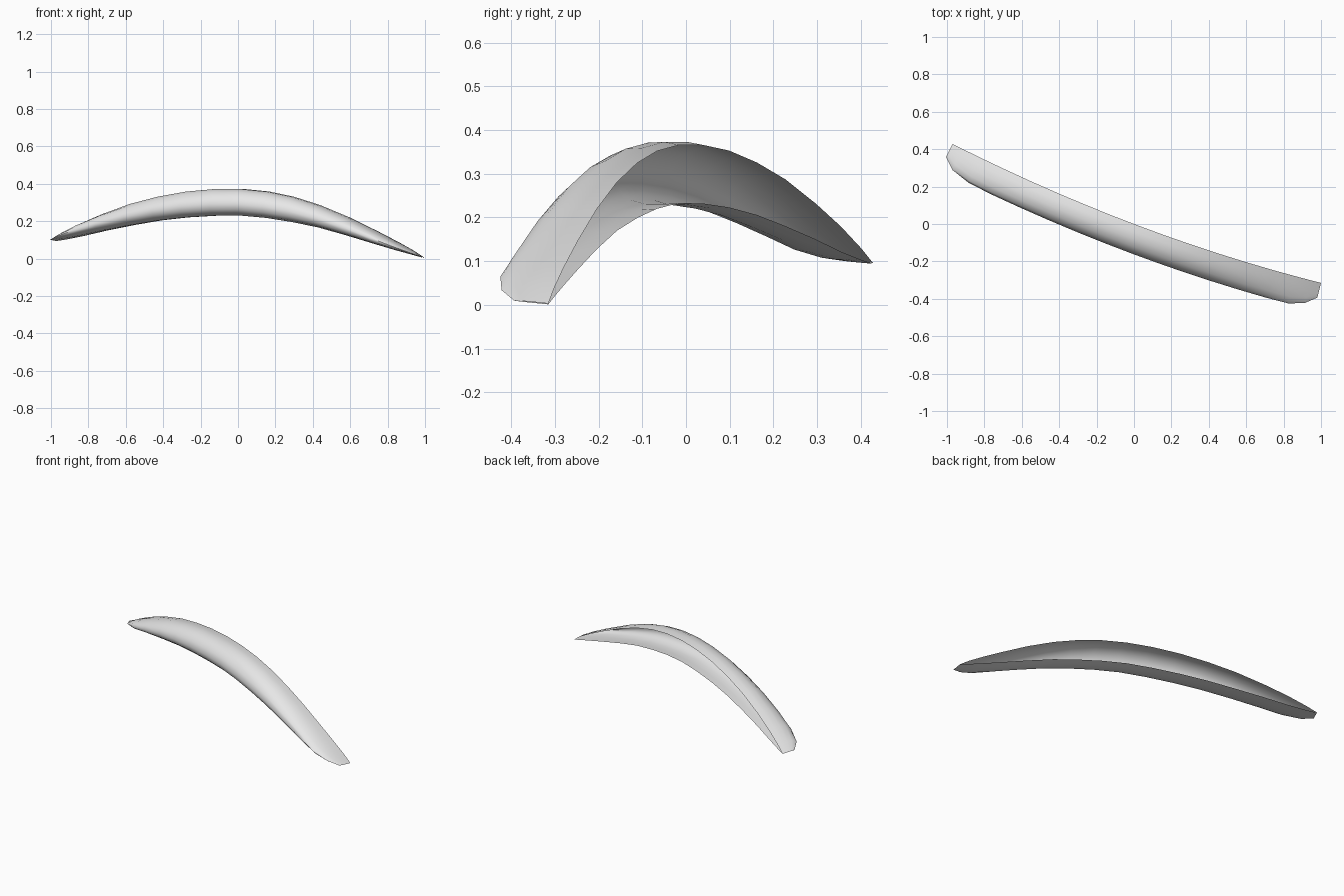
import bpy, bmesh, math
from mathutils import Vector

if "Cube" in bpy.data.objects:
    bpy.data.objects.remove(bpy.data.objects["Cube"])

# Stations along the rear rim: x, upper rim z, lower rim z, shell depth
STATIONS = [
    (-0.97, 0.096, 0.094, 0.078), (-0.915, 0.130, 0.103, 0.125),
    (-0.82, 0.180, 0.122, 0.148), (-0.70, 0.232, 0.150, 0.152),
    (-0.55, 0.287, 0.180, 0.152), (-0.40, 0.326, 0.206, 0.152),
    (-0.25, 0.353, 0.223, 0.152), (-0.10, 0.366, 0.232, 0.152),
    (0.04, 0.366, 0.233, 0.152), (0.18, 0.352, 0.220, 0.152),
    (0.31, 0.325, 0.199, 0.152), (0.45, 0.281, 0.170, 0.152),
    (0.60, 0.219, 0.127, 0.152), (0.75, 0.145, 0.080, 0.152),
    (0.865, 0.085, 0.044, 0.150), (0.945, 0.040, 0.019, 0.125),
    (1.00, 0.003, 0.001, 0.081),
]

# Open C section: depth towards the front, height between the rims
SECTION = [(0, 1), (0.25, 1.05), (0.5, 1.04), (0.75, 0.92), (0.93, 0.7),
           (1, 0.45), (0.95, 0.22), (0.8, 0.06), (0.55, -0.02),
           (0.27, -0.02), (0, 0)]


def rim_y(x):
    return -0.379 * x + 0.064 * x * x


def front_direction(x):
    slope = -0.379 + 0.128 * x
    return Vector((slope, -1, 0)).normalized()


# Curved shell lofted through the stations
bm = bmesh.new()
rings = []
for x, top, low, depth in STATIONS:
    n = front_direction(x)
    ring = []
    for u, v in SECTION:
        p = Vector((x, rim_y(x), low + (top - low) * v)) + n * depth * u
        p.z += 0.008 * u * abs(x) ** 8    # tips lift slightly at the front
        ring.append(bm.verts.new(p))
    rings.append(ring)
for a, b in zip(rings, rings[1:]):
    for i in range(len(SECTION) - 1):
        bm.faces.new((a[i], a[i + 1], b[i + 1], b[i]))

# Outer side faces the front
bm.normal_update()
if sum(f.normal.y * f.calc_area() for f in bm.faces) > 0:
    bmesh.ops.reverse_faces(bm, faces=bm.faces[:])

mesh = bpy.data.meshes.new("curved_shell")
bm.to_mesh(mesh)
bm.free()
shell = bpy.data.objects.new("curved_shell", mesh)
bpy.context.collection.objects.link(shell)

grey = bpy.data.materials.new("light_grey")
grey.diffuse_color = (0.8, 0.8, 0.8, 1)
grey.use_nodes = True
grey.node_tree.nodes["Principled BSDF"].inputs["Base Color"].default_value = grey.diffuse_color
mesh.materials.append(grey)

bpy.context.view_layer.objects.active = shell
shell.select_set(True)
bpy.ops.object.shade_smooth_by_angle(angle=math.radians(60))
